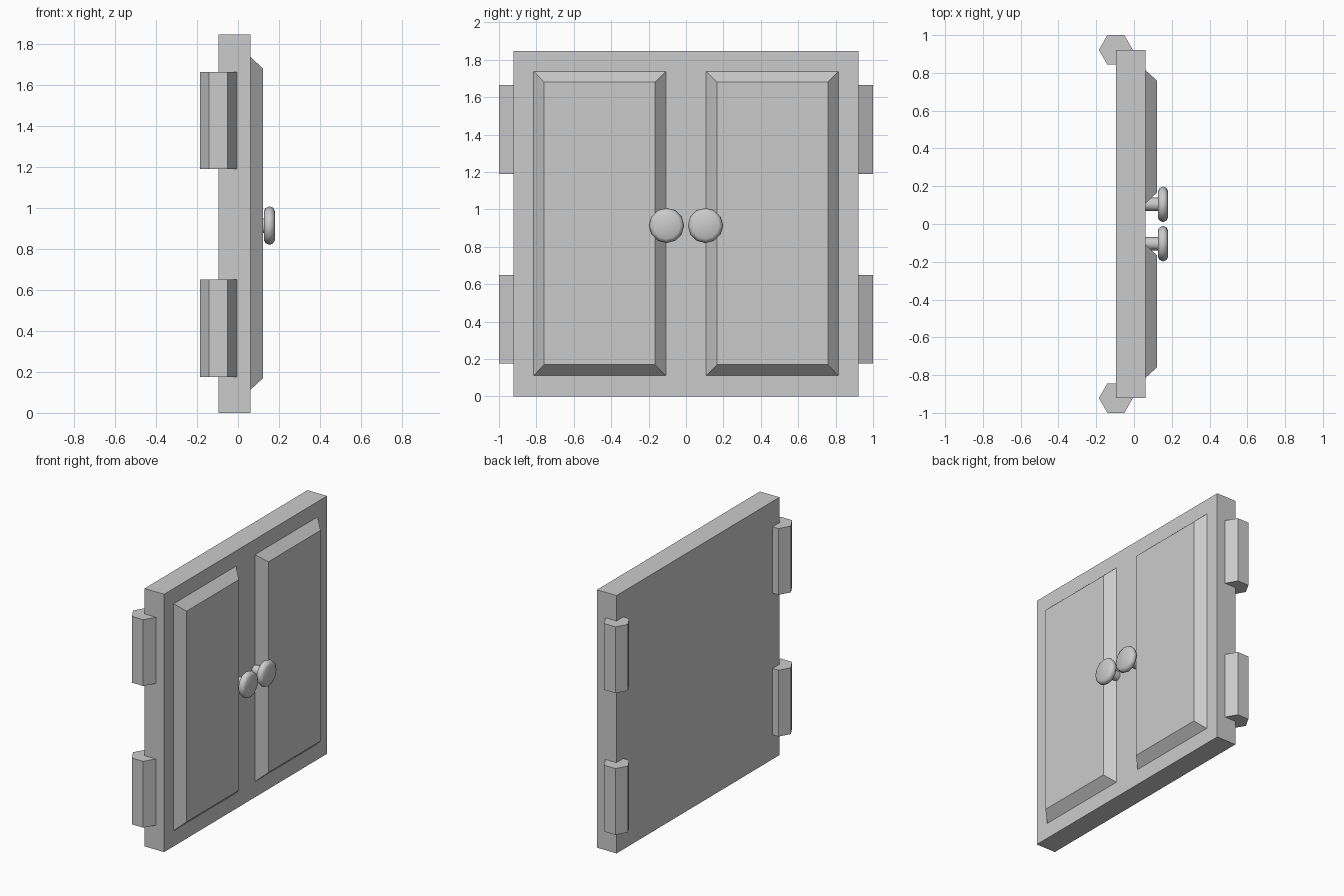
import bpy, bmesh, math

if "Cube" in bpy.data.objects:
    bpy.data.objects.remove(bpy.data.objects["Cube"])


def make_object(name, bm):
    bmesh.ops.recalc_face_normals(bm, faces=bm.faces[:])
    me = bpy.data.meshes.new(name)
    bm.to_mesh(me)
    bm.free()
    ob = bpy.data.objects.new(name, me)
    bpy.context.collection.objects.link(ob)
    return ob


def loft(name, rings):
    """Closed solid through a list of equal-sized vertex rings."""
    bm = bmesh.new()
    vs = [[bm.verts.new(p) for p in ring] for ring in rings]
    n = len(vs[0])
    for a, b in zip(vs, vs[1:]):
        for i in range(n):
            j = (i + 1) % n
            bm.faces.new((a[i], a[j], b[j], b[i]))
    bm.faces.new(vs[0])
    bm.faces.new(vs[-1])
    return make_object(name, bm)


def rect(x, y0, y1, z0, z1):
    return [(x, y0, z0), (x, y1, z0), (x, y1, z1), (x, y0, z1)]


def circle(x, r, y, z, n=12):
    return [(x, y + r * math.sin(2 * math.pi * i / n),
             z + r * math.cos(2 * math.pi * i / n)) for i in range(n)]


def hexagon(x, y, z, r):
    return [(x + r * math.cos(math.pi * i / 3),
             y + r * math.sin(math.pi * i / 3), z) for i in range(6)]


# knob profile: (x, radius), stem then rounded disc
KNOB = [(0.05, 0.035), (0.13, 0.035), (0.126, 0.07), (0.135, 0.086),
        (0.153, 0.094), (0.171, 0.087), (0.18, 0.071)]

for side, s in (("left", -1), ("right", 1)):
    # door slab
    loft(side + "_door", [rect(-0.095, 0, s * 0.922, 0, 1.847),
                          rect(0.06, 0, s * 0.922, 0, 1.847)])
    # raised bevelled panel
    loft(side + "_panel", [rect(0.055, s * 0.108, s * 0.815, 0.112, 1.738),
                           rect(0.06, s * 0.108, s * 0.815, 0.112, 1.738),
                           rect(0.123, s * 0.167, s * 0.758, 0.17, 1.68)])
    # round knob
    knob = loft(side + "_knob", [circle(x, r, s * 0.104, 0.914) for x, r in KNOB])
    bpy.ops.object.select_all(action='DESELECT')
    knob.select_set(True)
    bpy.context.view_layer.objects.active = knob
    bpy.ops.object.shade_smooth_by_angle(angle=math.radians(50))
    # hexagonal hinge barrels
    for level, z0, z1 in (("lower", 0.175, 0.65), ("upper", 1.19, 1.665)):
        loft(f"{side}_{level}_hinge", [hexagon(-0.096, s * 0.922, z, 0.09)
                                       for z in (z0, z1)])
